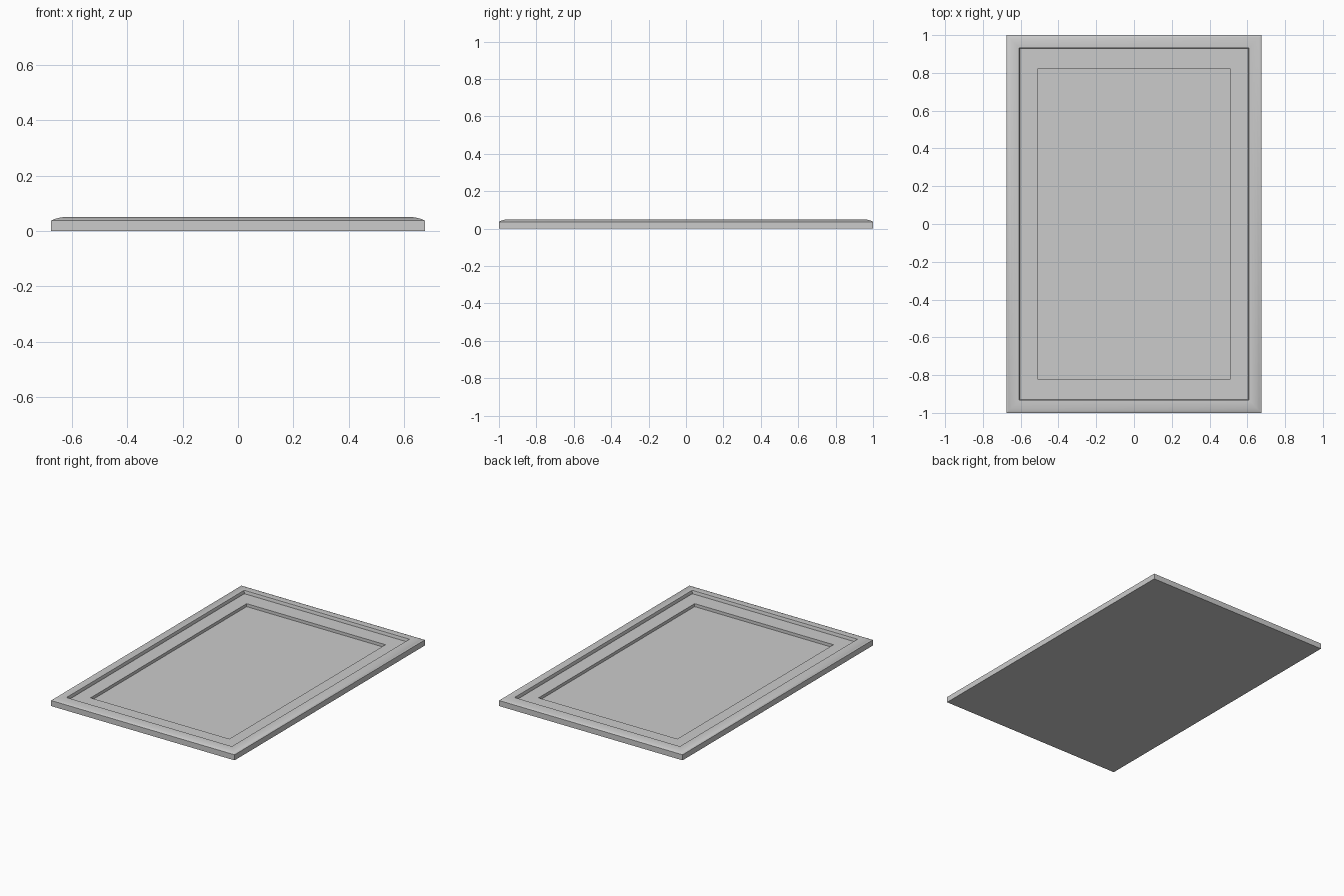
import bpy, bmesh
from math import radians

if "Cube" in bpy.data.objects:
    bpy.data.objects.remove(bpy.data.objects["Cube"])

HX, HY = 0.675, 1.0   # outer half sizes


def finish(name, bm):
    bmesh.ops.recalc_face_normals(bm, faces=bm.faces)
    me = bpy.data.meshes.new(name)
    bm.to_mesh(me)
    bm.free()
    ob = bpy.data.objects.new(name, me)
    bpy.context.collection.objects.link(ob)
    bpy.ops.object.select_all(action='DESELECT')
    ob.select_set(True)
    bpy.context.view_layer.objects.active = ob
    bpy.ops.object.shade_smooth_by_angle(angle=radians(30))
    return ob


def mitred_ring(name, hx, hy, profile):
    """Sweep a closed (inset, z) profile around a rectangle with mitred corners."""
    bm = bmesh.new()
    corners = [(-1, -1), (1, -1), (1, 1), (-1, 1)]
    loops = [[bm.verts.new((sx * (hx - d), sy * (hy - d), z)) for d, z in profile]
             for sx, sy in corners]
    n = len(profile)
    for i in range(4):
        a, b = loops[i], loops[(i + 1) % 4]
        for j in range(n):
            k = (j + 1) % n
            bm.faces.new((a[j], b[j], b[k], a[k]))
    return finish(name, bm)


def slab(name, hx, hy, z0, z1):
    bm = bmesh.new()
    bmesh.ops.create_cube(bm, size=1)
    for v in bm.verts:
        v.co = (v.co.x * 2 * hx, v.co.y * 2 * hy, z1 if v.co.z > 0 else z0)
    return finish(name, bm)


# moulded outer frame: rounded shoulder, steep inner lip
mitred_ring("frame", HX, HY, [
    (0, 0), (0, 0.037), (0.012, 0.043), (0.026, 0.047), (0.042, 0.0495),
    (0.056, 0.05), (0.067, 0.0495), (0.072, 0.03), (0.072, 0)])

# mat border, recessed below the frame
mitred_ring("mat", 0.603, 0.928, [(0, 0), (0, 0.03), (0.0925, 0.03), (0.0925, 0)])

# picture panel with flat back
slab("picture_panel", 0.5105, 0.8355, 0.0, 0.01)

# square the mat opening to the picture
mat = bpy.data.objects["mat"]
for v in mat.data.vertices:
    if abs(v.co.x) < 0.55:
        v.co.x = 0.5105 if v.co.x > 0 else -0.5105
        v.co.y = 0.82 if v.co.y > 0 else -0.82
panel = bpy.data.objects["picture_panel"]
for v in panel.data.vertices:
    v.co.y = 0.82 if v.co.y > 0 else -0.82
